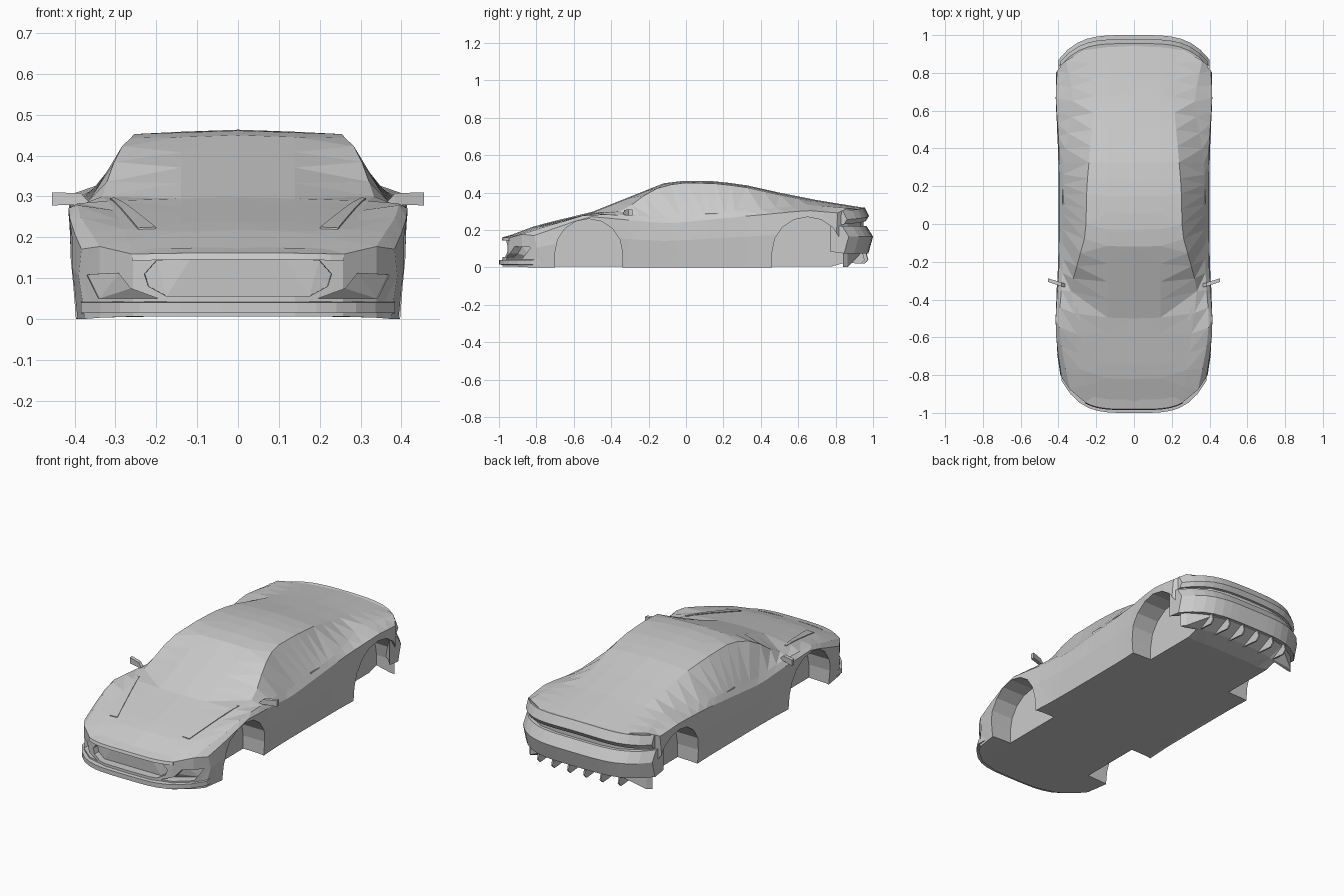
import bpy, bmesh, math
from mathutils import Vector
from mathutils.bvhtree import BVHTree

if "Cube" in bpy.data.objects:
    bpy.data.objects.remove(bpy.data.objects["Cube"])


def curve(*keys):
    """Piecewise linear function through (y, value) keys."""
    def f(y):
        if y <= keys[0][0]:
            return keys[0][1]
        for (a, va), (b, vb) in zip(keys, keys[1:]):
            if y <= b:
                return va + (vb - va) * (y - a) / (b - a)
        return keys[-1][1]
    return f


def bump(y, centre, width=.2):
    return math.exp(-((y - centre) / width) ** 2)


def bowed(x, k):
    """Plan-view rounding of the nose, windscreen and tail."""
    return k * (abs(x) / .4) ** 4


def loft(name, rings, caps=None, triangulate=False):
    n = len(rings[0])
    faces = [(i*n + j, i*n + (j+1) % n, (i+1)*n + (j+1) % n, (i+1)*n + j)
             for i in range(len(rings) - 1) for j in range(n)]
    for base in (0, (len(rings) - 1) * n):
        faces += [[base + k for k in c] for c in (caps or [range(n)])]
    me = bpy.data.meshes.new(name)
    me.from_pydata([v for r in rings for v in r], [], faces)
    bm = bmesh.new()
    bm.from_mesh(me)
    if triangulate:
        bmesh.ops.triangulate(bm, faces=bm.faces)
    bmesh.ops.recalc_face_normals(bm, faces=bm.faces)
    bm.to_mesh(me)
    bm.free()
    ob = bpy.data.objects.new(name, me)
    bpy.context.collection.objects.link(ob)
    return ob


# Body feature lines along the car
top = curve((-1, .15), (-.8, .225), (-.5, .298), (-.12, .45), (0, .465), (.15, .461),
            (.3, .445), (.5, .4), (.7, .36), (.96, .318))
rail_x = curve((-1, .25), (-.34, .335), (-.05, .255), (.2, .25), (.7, .205), (.96, .25))
crease_z = curve((-.9, .14), (-.52, .273), (-.1, .235), (.65, .305), (.95, .28))
bow = curve((-1, .2), (-.75, .2), (-.5, .3), (-.12, .22), (.3, 0), (.95, -.13))
diffuser = curve((.8, .006), (.96, .085))


def width(y):
    return .4 + .02 * bump(y, -.52) + .018 * bump(y, .68) - .02 * bump(y, -.9, .15)


lines = [
    (lambda y: 0, top),
    (lambda y: .14, lambda y: top(y) - .005),
    (rail_x, lambda y: top(y) - .012 - .045 * bump(y, -.34, .1)),
    (lambda y: width(y) - .025 - .07 * bump(y, .65) - .02 * bump(y, -.95),
     lambda y: crease_z(y) + .03 - .015 * bump(y, -.52)),
    (lambda y: width(y) - .005, crease_z),
    (width, lambda y: crease_z(y) * .6),
    (lambda y: width(y) - .012, lambda y: 0),
]


def section(t):
    half = []
    for fx, fz in lines:
        y = t
        for _ in range(6):
            y = t + bowed(fx(y), bow(t))
        half.append((fx(y), y, fz(y)))
    half += [(x, y, diffuser(y) if i < 3 else .003) for i, (x, y, z) in enumerate(half[:4])][::-1]
    return half + [(-x, y, z) for x, y, z in half[-2:0:-1]]


stations = [a + (b - a) * i / n for a, b, n in ((-.98, -.5, 6), (-.5, -.12, 4), (-.12, .95, 12))
            for i in range(n)] + [.95]
caps = [(j, j + 1, 9 - j, 10 - j) for j in range(3)] + [(3, 4, 5, 6, 7)]
caps += [[(20 - i) % 20 for i in c] for c in caps]
body = loft("body", [section(t) for t in stations], caps, True)
tree = BVHTree.FromPolygons([v.co.copy() for v in body.data.vertices],
                            [tuple(p.vertices) for p in body.data.polygons])


def cut(cutter):
    m = body.modifiers.new("cut", 'BOOLEAN')
    m.operation, m.solver, m.object = 'DIFFERENCE', 'EXACT', cutter
    bpy.context.view_layer.objects.active = body
    bpy.ops.object.modifier_apply(modifier=m.name)
    bpy.data.objects.remove(cutter)


# Wheel wells
for s in (-1, 1):
    for cy, r in ((-.52, .18), (.65, .19)):
        arc = [(cy + r * math.cos(a * math.pi / 8), .08 + r * math.sin(a * math.pi / 8)) for a in range(9)]
        arc = [(cy + r, -.1)] + arc + [(cy - r, -.1)]
        cut(loft("well_cutter", [[(s * x, y, z) for y, z in arc] for x in (.27, .6)]))


# Grille opening and corner intakes, recessed parallel to the curved nose
def nose_cut(outline):
    cut(loft("nose_cutter", [[(x, -1.1, z) for x, z in outline],
                             [(x * .97, bowed(x, .2) - .94, z) for x, z in outline]], None, True))


mouth = [(.12, .147), (.205, .143), (.235, .11), (.225, .08), (.18, .056)]
nose_cut(mouth + [(-x, z) for x, z in mouth[::-1]])
for s in (-1, 1):
    nose_cut([(s * x, z) for x, z in ((.38, .108), (.3, .112), (.27, .075), (.2, .05), (.35, .05))])


# Bumper strips swept across the car's width
def strip(name, profile, k, xmax, drop=0):
    xs = [xmax * i / 8 for i in range(-8, 9)]
    loft(name, [[(x, y + bowed(x, k), z - drop * (x / .4) ** 2) for y, z in profile] for x in xs])


strip("front_splitter", [(-.92, .012), (-1, .015), (-1, .04), (-.92, .047)], .2, .385)
strip("nose_lip", [(-.93, .148), (-.985, .146), (-.98, .162), (-.93, .175)], .2, .26, .008)
strip("rear_bumper", [(.9, .085), (.975, .075), (1, .165), (.965, .222), (.9, .225)], -.13, .4)
strip("tail_lip", [(.88, .31), (.955, .322), (.978, .275), (.962, .25), (.9, .245)], -.13, .39, .02)

# Diffuser fins
for i in range(6):
    x = .1 * i - .25
    fin = [(.83, .03), (.955, .02), (.975, .04), (.96, .1), (.85, .06)]
    loft("diffuser_fin", [[(x + d, y + bowed(x, -.13), z) for y, z in fin] for d in (-.004, .004)])


def on_hood(x, y, dz):
    hit = tree.ray_cast(Vector((x, y, 1)), Vector((0, 0, -1)))[0]
    return (x, y, hit.z + dz)


def box_ring(x, y, z, dy, dz):
    return [(x, y - dy, z - dz), (x, y + dy, z - dz), (x, y + dy, z + dz), (x, y - dy, z + dz)]


for s in (-1, 1):
    # Headlight blades laid on the hood
    blade = []
    for i in range(6):
        f = i / 5
        x, y, w = .308 - .085 * f, -.44 - .34 * f, .006 + .016 * f
        blade.append([on_hood(s * (x + a * w), y, d) for a, d in ((-1, .004), (1, .004), (1, -.01), (-1, -.01))])
    loft("headlight", blade)
    # Wing mirrors
    loft("mirror", [box_ring(s * .365, -.325, .281, .01, .006), box_ring(s * .385, -.32, .294, .01, .014),
                    box_ring(s * .455, -.297, .294, .01, .016)])
    # Door handles
    loft("door_handle", [box_ring(s * x, .144, .283, .039, .006) for x in (.35, .378)])
